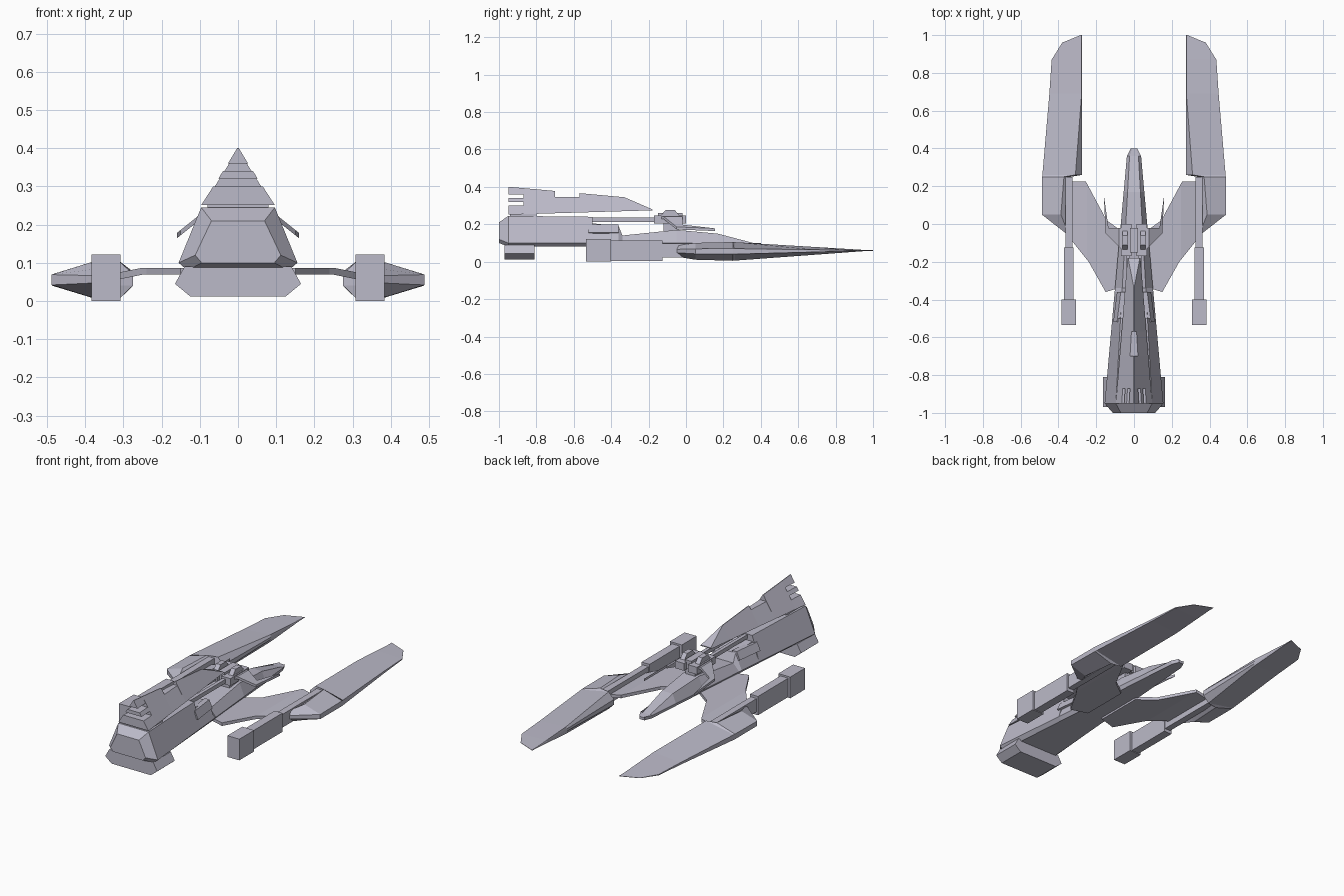
import bpy, bmesh

cube = bpy.data.objects.get("Cube")
if cube:
    bpy.data.objects.remove(cube)

grey = bpy.data.materials.new("lavender_grey")
grey.use_nodes = True
colour = (.5, .49, .58, 1)
grey.diffuse_color = colour
grey.node_tree.nodes["Principled BSDF"].inputs["Base Color"].default_value = colour


def skin(rings):
    """Skin a list of closed rings that have equal point counts."""
    bm = bmesh.new()
    rows = [[bm.verts.new(point) for point in ring] for ring in rings]
    for near, far in zip(rows, rows[1:]):
        for i in range(len(near)):
            bm.faces.new((near[i - 1], near[i], far[i], far[i - 1]))
    bm.faces.new(rows[0])
    bm.faces.new(rows[-1])
    return bm


def finish(name, bm, mirror):
    bmesh.ops.recalc_face_normals(bm, faces=bm.faces)
    mesh = bpy.data.meshes.new(name)
    bm.to_mesh(mesh)
    bm.free()
    mesh.materials.append(grey)
    part = bpy.data.objects.new(name, mesh)
    bpy.context.collection.objects.link(part)
    if mirror:
        part.modifiers.new("Mirror", 'MIRROR').use_mirror_merge = False


def loft(name, rings, mirror=False):
    finish(name, skin(rings), mirror)


def box(name, across, along, height, mirror=False):
    """Box from its range on each axis."""
    left, right = across
    low, high = height
    loft(name, [[(left, y, low), (right, y, low), (right, y, high), (left, y, high)]
                for y in along], mirror)


def symmetric(y, half):
    """Ring across the centre line from the points of its left half."""
    return [(x, y, z) for x, z in half] + [(-x, y, z) for x, z in reversed(half)]


def bent_plate(name, outline, height, thick, fold, slope):
    """Mirrored plate from a plan outline, drooping beyond x = fold."""
    bm = skin([[(x, y, height + dz) for x, y in outline] for dz in (-thick / 2, thick / 2)])
    bmesh.ops.bisect_plane(bm, geom=bm.verts[:] + bm.edges[:] + bm.faces[:],
                           plane_co=(fold, 0, 0), plane_no=(1, 0, 0))
    for vert in bm.verts:
        vert.co.z -= max(0, vert.co.x - fold) * slope
    finish(name, bm, True)


def hull_ring(y, roof, scale=1, lift=0):
    """Chined hull section; the hull narrows evenly towards the tail."""
    width = (.07 - .09 * y) * scale
    return symmetric(y, [(width * .85, .08 + lift), (width, .1 + lift), (width * .62, roof)])


def spine_ring(y, low, high):
    """Slice between two heights of the tapering triangular spine."""
    width, base, ridge = .02 - .08 * y, .28 + .03 * y, .315 - .09 * y

    def corner(z):
        z = min(max(z, base), ridge)
        return max(width * (ridge - z) / (ridge - base), .002), z

    return symmetric(y, [corner(low), corner(high)])


def blade_ring(y, inner, outer):
    """Six-sided blade section that thins towards both ends."""
    full = max(.05, min(1, .75 + 3 * y, (1 - y) * 4 / 3))
    ridge = inner + max(.002, min((.7 - y) * .08, (outer - inner) / 2))
    top, bottom = .06 + .01 * full, .06 - .02 * full
    return [(inner, y, top), (ridge, y, .06 + .045 * full), (outer, y, top),
            (outer, y, bottom), (ridge, y, .06 - .055 * full), (inner, y, bottom)]


# Main hull with a bevelled blunt end
loft("main_hull", [hull_ring(-1, .21, .7, .02), hull_ring(-.95, .245), hull_ring(-.5, .24)])

# Lower hull stepping down and tapering into the tail
loft("tail_hull", [hull_ring(y, roof) for y, roof in (
    (-.5, .205), (-.36, .19), (-.34, .14), (-.05, .17), (.17, .15), (.36, .1))]
    + [hull_ring(.4, .095, .5)])

# Dorsal spine with a notched crest and a slotted front
loft("dorsal_spine", [spine_ring(y, 0, top) for y, top in (
    (-.87, 1), (-.7, 1), (-.7, .345), (-.57, .345), (-.57, 1), (-.33, 1), (-.18, .28))])
for low, high in ((0, .3), (.32, .34), (.36, 1)):
    loft("spine_layer", [spine_ring(y, low, high) for y in (-.95, -.87)])
box("spine_support", (-.08, .08), (-.94, -.8), (.23, .26))

# Block slung under the blunt end
loft("under_block", [symmetric(y, [(.125, .012), (.165, .045), (.14, .09)])
                     for y in (-.97, -.81)])

# Twin barrels and their mount
box("barrel", (.02, .04), (-.52, 0), (.213, .236), True)
box("muzzle_block", (.012, .07), (-.17, 0), (.205, .247), True)
box("mount_bridge", (-.02, .02), (-.15, -.02), (.21, .26))
box("mount_post", (-.03, .03), (-.12, -.04), (.15, .21))
loft("mount_hump", [[(x, -.14, .24), (x, -.11, .276), (x, -.06, .276), (x, -.03, .24)]
                    for x in (.034, .062)], True)

# Small drooping fins beside the mount
bent_plate("small_fin", [(.05, -.15), (.1, -.1), (.15, -.05), (.16, .155),
                         (.135, -.02), (.05, -.02)], .235, .014, .08, .8)

# Low cheeks along the hull sides
loft("hull_cheek", [[(width, y, .15), (width + .02, y, .155), (width, y, .2), (width - .03, y, .2)]
                    for y, width in ((-.52, .09), (-.36, .07))], True)

# Bent main wings
bent_plate("main_wing", [(.05, -.33), (.15, -.36), (.24, -.2), (.36, -.05), (.36, .225),
                         (.255, .225), (.145, .02), (.05, -.05)], .078, .018, .25, .2)

# Long outer blades, stepping inward behind the pod arms
inner = .275
loft("outer_blade", [
    blade_ring(-.05, .335, .36), blade_ring(.05, .335, .488), blade_ring(.25, .335, .486),
    blade_ring(.26, inner, .485), blade_ring(.69, inner, .448), blade_ring(.87, inner, .436),
    blade_ring(.96, inner, .38), blade_ring(1, inner, .283)], True)

# Pods ahead of the blades
box("pod_head", (.307, .383), (-.535, -.4), (0, .122), True)
box("pod_body", (.32, .37), (-.4, -.125), (.004, .112), True)
box("pod_arm", (.325, .362), (-.13, .25), (.022, .098), True)
